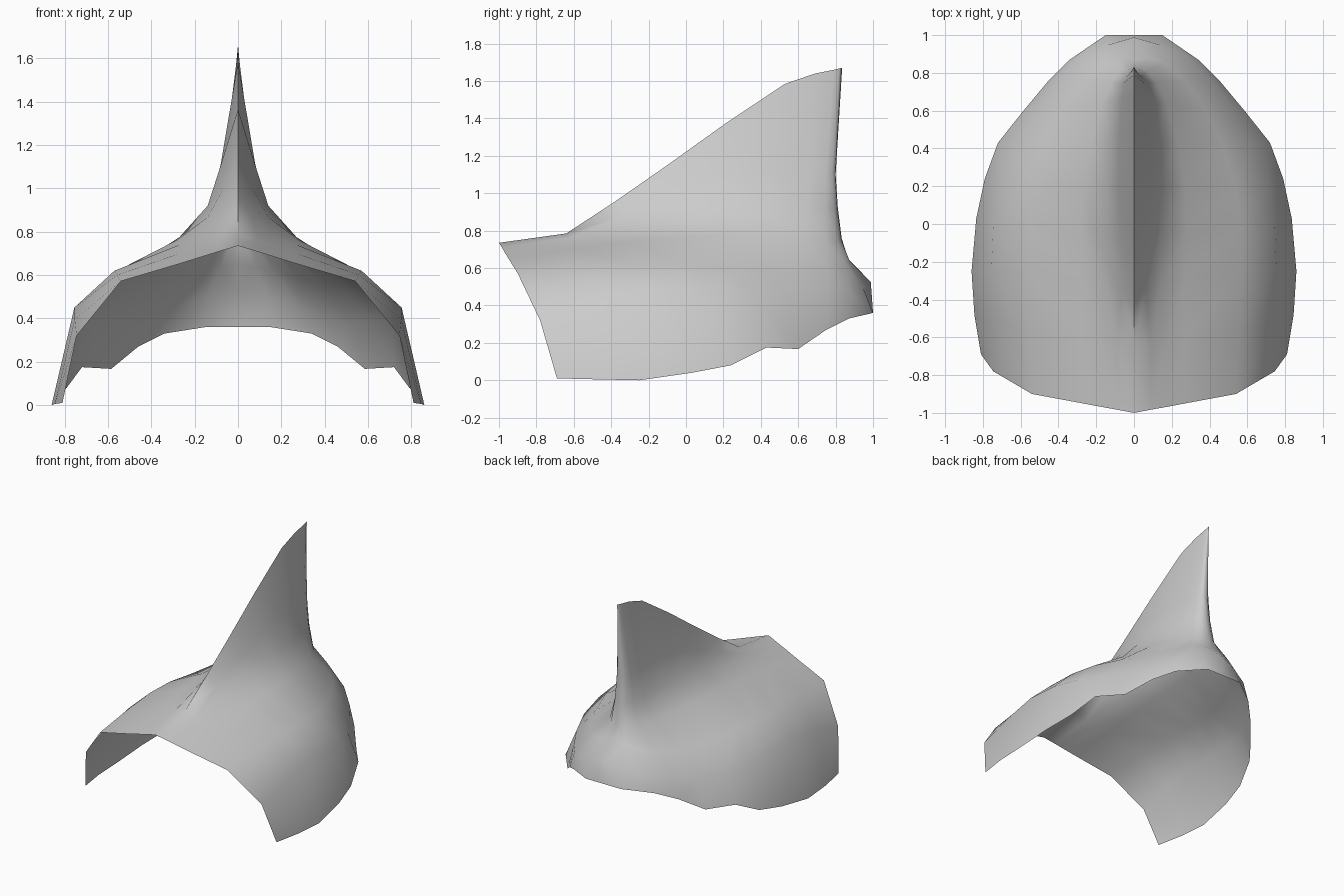
import bpy, bmesh
from mathutils import Vector

if "Cube" in bpy.data.objects:
    bpy.data.objects.remove(bpy.data.objects["Cube"])

ROWS = 11


def spline(points):
    """Resample evenly spaced guide points to one point per row (Catmull-Rom)."""
    p = [Vector(q) for q in points]
    n = len(p) - 1
    out = []
    for r in range(ROWS):
        u = r * n / (ROWS - 1)
        i = min(int(u), n - 1)
        t = u - i
        b, c = p[i], p[i + 1]
        a = p[i - 1] if i > 0 else b * 2 - c
        d = p[i + 2] if i + 2 <= n else c * 2 - b
        out.append(0.5 * (2 * b + (c - a) * t + (2 * a - 5 * b + 4 * c - d) * t * t
                          + (3 * b - a - 3 * c + d) * t ** 3))
        out[-1].x = max(out[-1].x, 0)
    return out


# Ridge line from the front lip up to the fin tip (y, z)
ridge = [Vector((0, y, z)) for y, z in [
    (-1, .735), (-.64, .785), (-.38, .955), (-.1, 1.15), (.2, 1.365), (.53, 1.585),
    (.69, 1.64), (.79, 1.66), (.82, 1.667), (.832, 1.67), (.835, 1.672)]]

# Guides running front to back on the right half
fin_side = spline([(.09, -.983, .708), (.06, -.35, .875), (.085, .2, 1.09),
                   (.065, .66, 1.12), (.04, .78, 1.11), (0, .80, 1.1)])
fin_side[1] = Vector((.09, -.63, .76))
fin_low = spline([(.18, -.967, .68), (.14, -.33, .80), (.14, .2, .92),
                  (.10, .65, .92), (.05, .79, .92), (0, .812, .92)])
fin_low[1] = Vector((.18, -.62, .735))
fin_root = spline([(.27, -.95, .652), (.27, -.3, .74), (.27, .2, .775),
                   (.17, .64, .75), (.07, .81, .745), (0, .832, .76)])
shoulder = spline([(.54, -.9, .572), (.57, -.25, .62), (.54, .2, .60),
                   (.38, .61, .565), (.16, .855, .62), (0, .867, .65)])
flank = spline([(.745, -.78, .32), (.755, -.25, .45), (.71, .22, .41),
                (.525, .61, .37), (.28, .885, .46), (0, .988, .525)])

# Lower rim
rim = [Vector(q) for q in [
    (.81, -.69, .01), (.845, -.48, .005), (.86, -.25, 0), (.835, .03, .04),
    (.79, .24, .08), (.72, .43, .175), (.585, .6, .167), (.46, .75, .27),
    (.34, .87, .33), (.15, 1, .36), (0, 1, .36)]]

# Loft the half shell
bm = bmesh.new()
grid = [[bm.verts.new(v) for v in g]
        for g in (ridge, fin_side, fin_low, fin_root, shoulder, flank, rim)]
for a, b in zip(grid, grid[1:]):
    for r in range(ROWS - 1):
        bm.faces.new((a[r], b[r], b[r + 1], a[r + 1]))

mesh = bpy.data.meshes.new("finned_shell")
bm.to_mesh(mesh)
bm.free()
shell = bpy.data.objects.new("finned_shell", mesh)
bpy.context.collection.objects.link(shell)
bpy.context.view_layer.objects.active = shell
shell.select_set(True)

# Mirror to the left half, smooth except at the fin edges
mirror = shell.modifiers.new("mirror", 'MIRROR')
mirror.use_clip = True
mirror.merge_threshold = 0.001
bpy.ops.object.modifier_apply(modifier=mirror.name)
bpy.ops.object.shade_smooth_by_angle(angle=0.9)
